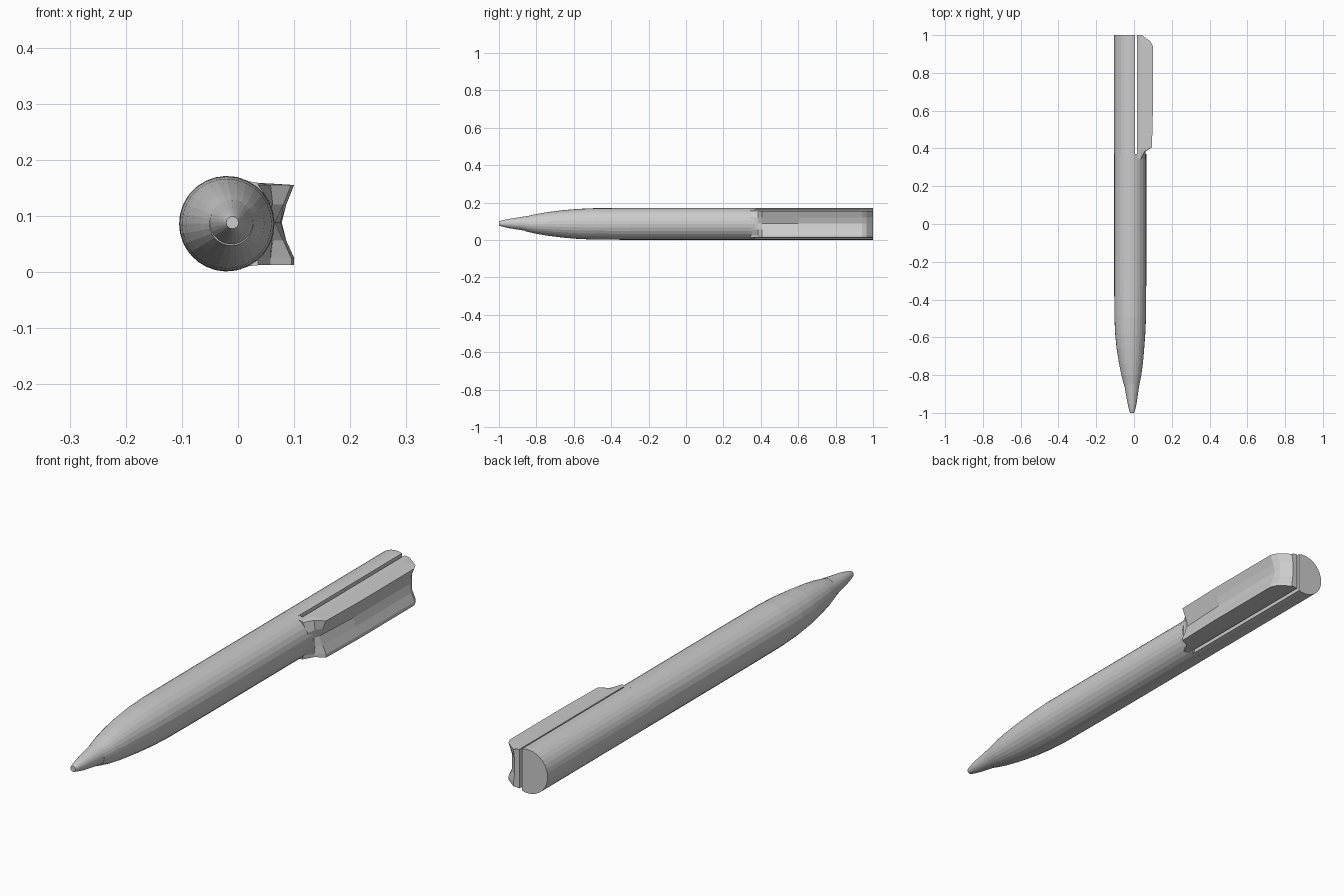
import bpy, bmesh, math

if "Cube" in bpy.data.objects:
    bpy.data.objects.remove(bpy.data.objects["Cube"])

CX, CZ, R, SIDES = -0.02, 0.086, 0.085, 28


def loft(name, rings):
    """Skin equal-length rings of points and cap both ends."""
    bm = bmesh.new()
    loops = [[bm.verts.new(p) for p in ring] for ring in rings]
    n = len(loops[0])
    for a, b in zip(loops, loops[1:]):
        for i in range(n):
            j = (i + 1) % n
            bm.faces.new((a[i], a[j], b[j], b[i]))
    bm.faces.new(loops[0])
    bm.faces.new(loops[-1])
    bmesh.ops.recalc_face_normals(bm, faces=bm.faces)
    me = bpy.data.meshes.new(name)
    bm.to_mesh(me)
    bm.free()
    ob = bpy.data.objects.new(name, me)
    bpy.context.collection.objects.link(ob)
    return ob


def circle(y, r, cx=CX, cz=CZ):
    return [(cx + r * math.cos(2 * math.pi * i / SIDES), y,
             cz + r * math.sin(2 * math.pi * i / SIDES)) for i in range(SIDES)]


# Round barrel with its tapered nose: y, radius, centre x
barrel = [(-0.86, 0.039, -0.012), (-0.80, 0.053, -0.014), (-0.74, 0.063, -0.016),
          (-0.66, 0.073, -0.019), (-0.58, 0.080, -0.02), (-0.49, 0.084, CX),
          (-0.3, R, CX), (0.37, R, CX)]
loft("barrel", [circle(y, r, cx) for y, r, cx in barrel])

# Pointed tip
tip = [(-1.0, 0.011, -0.010), (-0.985, 0.016, -0.010), (-0.95, 0.024, -0.010),
       (-0.90, 0.032, -0.011), (-0.85, 0.040, -0.012)]
loft("tip", [circle(y, r, cx, 0.088) for y, r, cx in tip])


# Rear barrel: circle cut flat on the clip side
def cut_circle(y, flat_x=0.006):
    a0 = math.acos((flat_x - CX) / R)
    steps = 20
    return [(CX + R * math.cos(a), y, CZ + R * math.sin(a))
            for a in (a0 + (2 * math.pi - 2 * a0) * i / steps for i in range(steps + 1))]


loft("rear_barrel", [cut_circle(0.36), cut_circle(1.0)])


# Clip: two fins with a V groove between them
def clip_section(y, outer, groove):
    lip = max(groove, outer - 0.014)
    return [(0.017, y, 0.162), (0.035, y, 0.159), (outer, y, 0.155),
            (lip, y, 0.120), (groove, y, 0.088), (lip, y, 0.056),
            (outer, y, 0.025), (outer, y, 0.012), (0.035, y, 0.012), (0.017, y, 0.010)]


clip = [(0.345, 0.036, 0.060), (0.385, 0.058, 0.062), (0.405, 0.095, 0.066),
        (0.60, 0.100, 0.076), (0.94, 0.100, 0.078), (0.965, 0.088, 0.072),
        (1.0, 0.042, 0.038)]
loft("clip", [clip_section(*s) for s in clip])
